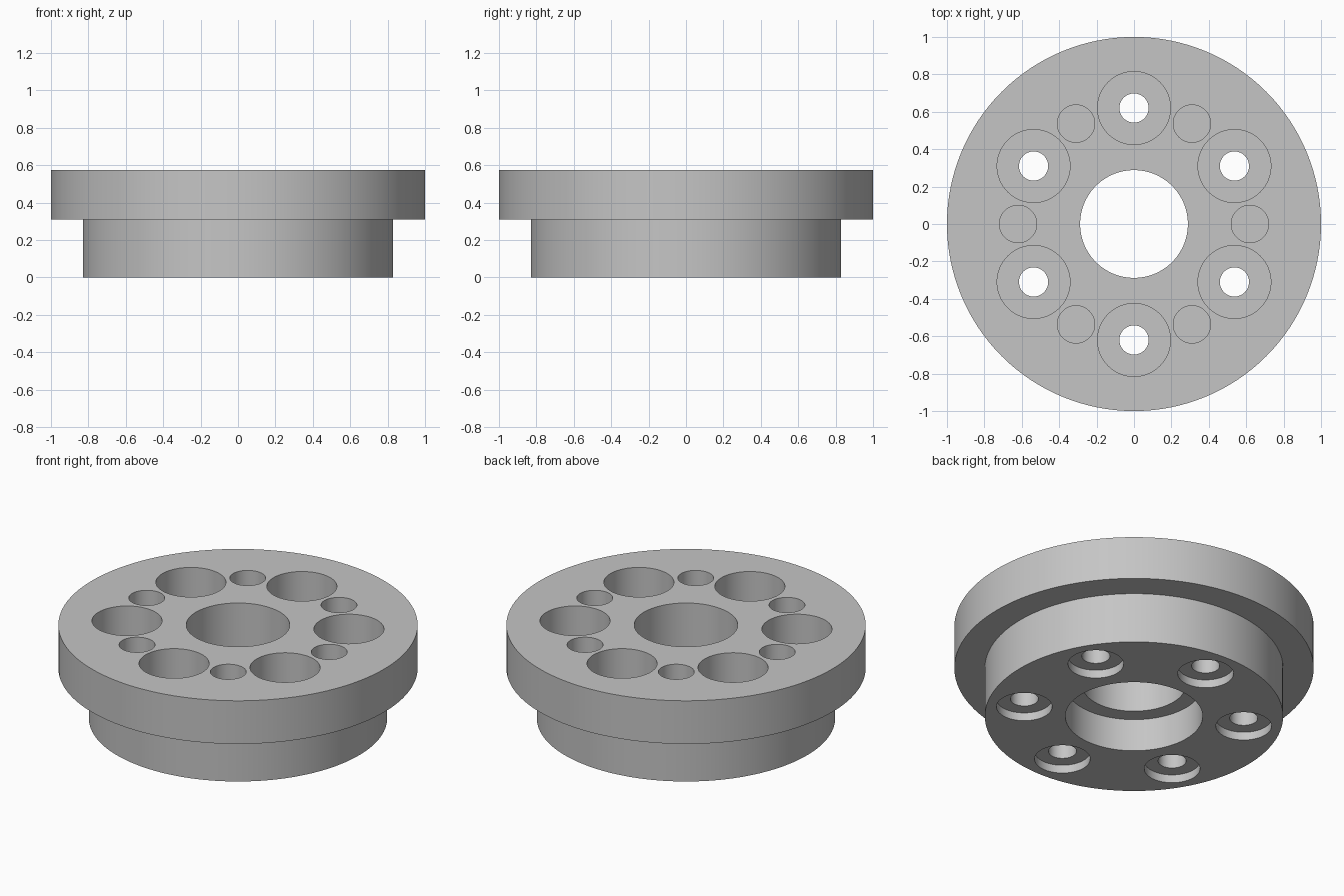
import bpy, bmesh, math
from mathutils import Matrix, Vector

cube = bpy.data.objects.get("Cube")
if cube:
    bpy.data.objects.remove(cube, do_unlink=True)

HEIGHT, STEP = 0.575, 0.31      # total height, underside of the flange
BOLT_CIRCLE = 0.62
OVER = 0.1                      # cutter overshoot beyond the faces

grey = bpy.data.materials.new("machined grey")
grey.use_nodes = True
colour = (0.56, 0.56, 0.56, 1)
grey.diffuse_color = colour
grey.node_tree.nodes["Principled BSDF"].inputs["Base Color"].default_value = colour


def lathe(bm, profile, segments, centre=(0, 0)):
    """Closed turned solid from (radius, z) points, bottom to top."""
    rings = []
    for r, z in profile:
        ring = []
        for i in range(segments):
            a = math.tau * i / segments
            ring.append(bm.verts.new((centre[0] + r * math.cos(a),
                                      centre[1] + r * math.sin(a), z)))
        rings.append(ring)
    for low, high in zip(rings, rings[1:]):
        for i in range(segments):
            j = (i + 1) % segments
            bm.faces.new((low[i], low[j], high[j], high[i]))
    bm.faces.new(rings[0][::-1])
    bm.faces.new(rings[-1])


def make_object(name, bm):
    mesh = bpy.data.meshes.new(name)
    bm.normal_update()
    bm.to_mesh(mesh)
    bm.free()
    mesh.materials.append(grey)
    obj = bpy.data.objects.new(name, mesh)
    bpy.context.collection.objects.link(obj)
    return obj


def on_circle(degrees):
    a = math.radians(degrees)
    return BOLT_CIRCLE * math.cos(a), BOLT_CIRCLE * math.sin(a)


# Hub with wider flange on top
bm = bmesh.new()
lathe(bm, [(0.83, 0), (0.83, STEP), (1, STEP), (1, HEIGHT)], 128)
body = make_object("flanged_hub", bm)

# Stepped centre bore, counterbored bolt holes and blind pin holes
bm = bmesh.new()
top = HEIGHT + OVER
lathe(bm, [(0.382, -OVER), (0.382, 0.2), (0.288, 0.2), (0.288, top)], 96)
for k in range(6):
    lathe(bm, [(0.155, -OVER), (0.155, 0.05), (0.078, 0.05),
               (0.078, STEP), (0.195, STEP), (0.195, top)],
          64, on_circle(30 + 60 * k))
    lathe(bm, [(0.1, STEP), (0.1, top)], 48, on_circle(60 * k))
cutter = make_object("hole_cutter", bm)
cutter.hide_render = True

# Cut the holes and apply
cut = body.modifiers.new("holes", "BOOLEAN")
cut.operation = "DIFFERENCE"
cut.solver = "EXACT"
cut.object = cutter
bpy.ops.object.select_all(action="DESELECT")
body.select_set(True)
bpy.context.view_layer.objects.active = body
bpy.ops.object.modifier_apply(modifier=cut.name)
bpy.data.objects.remove(cutter, do_unlink=True)

# Smooth walls, crisp rims
bpy.ops.object.shade_smooth_by_angle(angle=math.radians(30))
